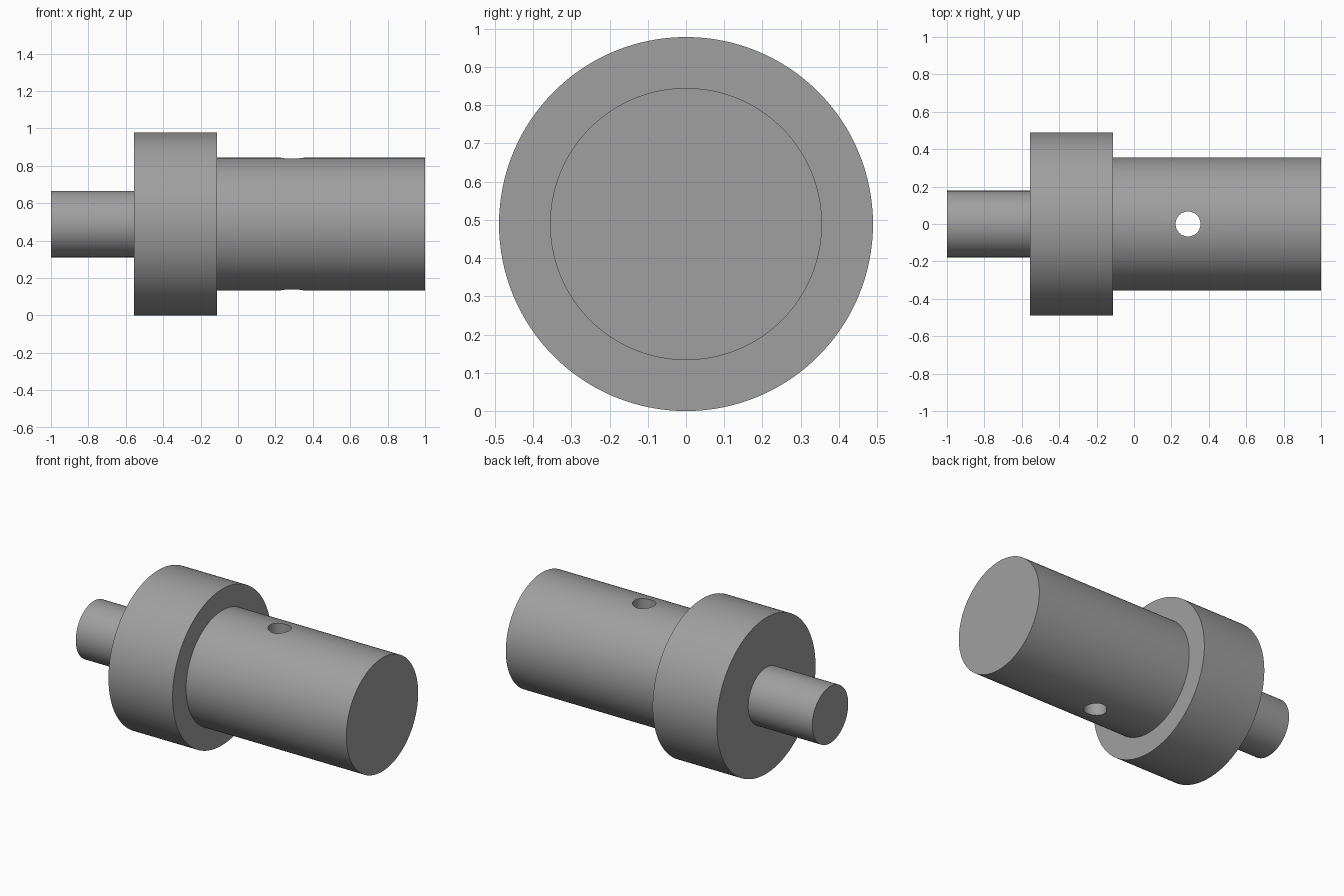
import bpy, bmesh, math
from mathutils import Matrix

if "Cube" in bpy.data.objects:
    bpy.data.objects.remove(bpy.data.objects["Cube"])

U = 2 / 45          # one design unit
R = 11 * U          # collar radius, also the axis height
SEGMENTS = 128

grey = bpy.data.materials.new("steel grey")
grey.diffuse_color = (0.35, 0.35, 0.35, 1)
grey.use_nodes = True
grey.node_tree.nodes["Principled BSDF"].inputs["Base Color"].default_value = grey.diffuse_color


def make_object(name, bm):
    bmesh.ops.recalc_face_normals(bm, faces=bm.faces)
    mesh = bpy.data.meshes.new(name)
    bm.to_mesh(mesh)
    bm.free()
    mesh.materials.append(grey)
    obj = bpy.data.objects.new(name, mesh)
    bpy.context.collection.objects.link(obj)
    return obj


# Stepped shaft: (x, radius) profile turned around the x axis
profile = [(0, 4), (10, 4), (10, 11), (20, 11), (20, 8), (45, 8)]
bm = bmesh.new()
rings = []
for px, pr in profile:
    ring = []
    for i in range(SEGMENTS):
        a = 2 * math.pi * i / SEGMENTS
        ring.append(bm.verts.new((px * U - 1, pr * U * math.cos(a), R + pr * U * math.sin(a))))
    rings.append(ring)
for a, b in zip(rings, rings[1:]):
    for i in range(SEGMENTS):
        j = (i + 1) % SEGMENTS
        bm.faces.new((a[i], a[j], b[j], b[i]))
bm.faces.new(rings[0])
bm.faces.new(rings[-1])
shaft = make_object("stepped_shaft", bm)

# Vertical pin hole through the wide shaft end
bm = bmesh.new()
bmesh.ops.create_cone(bm, cap_ends=True, segments=64, radius1=1.5 * U, radius2=1.5 * U,
                      depth=1.2, matrix=Matrix.Translation((29 * U - 1, 0, R)))
cutter = make_object("pin_hole_cutter", bm)
cutter.hide_render = True

cut = shaft.modifiers.new("pin hole", "BOOLEAN")
cut.operation = "DIFFERENCE"
cut.solver = "EXACT"
cut.object = cutter
bpy.context.view_layer.objects.active = shaft
shaft.select_set(True)
bpy.ops.object.modifier_apply(modifier=cut.name)
bpy.data.objects.remove(cutter)

# Smooth round walls, sharp steps and rims
bpy.ops.object.shade_smooth_by_angle(angle=math.radians(30))
